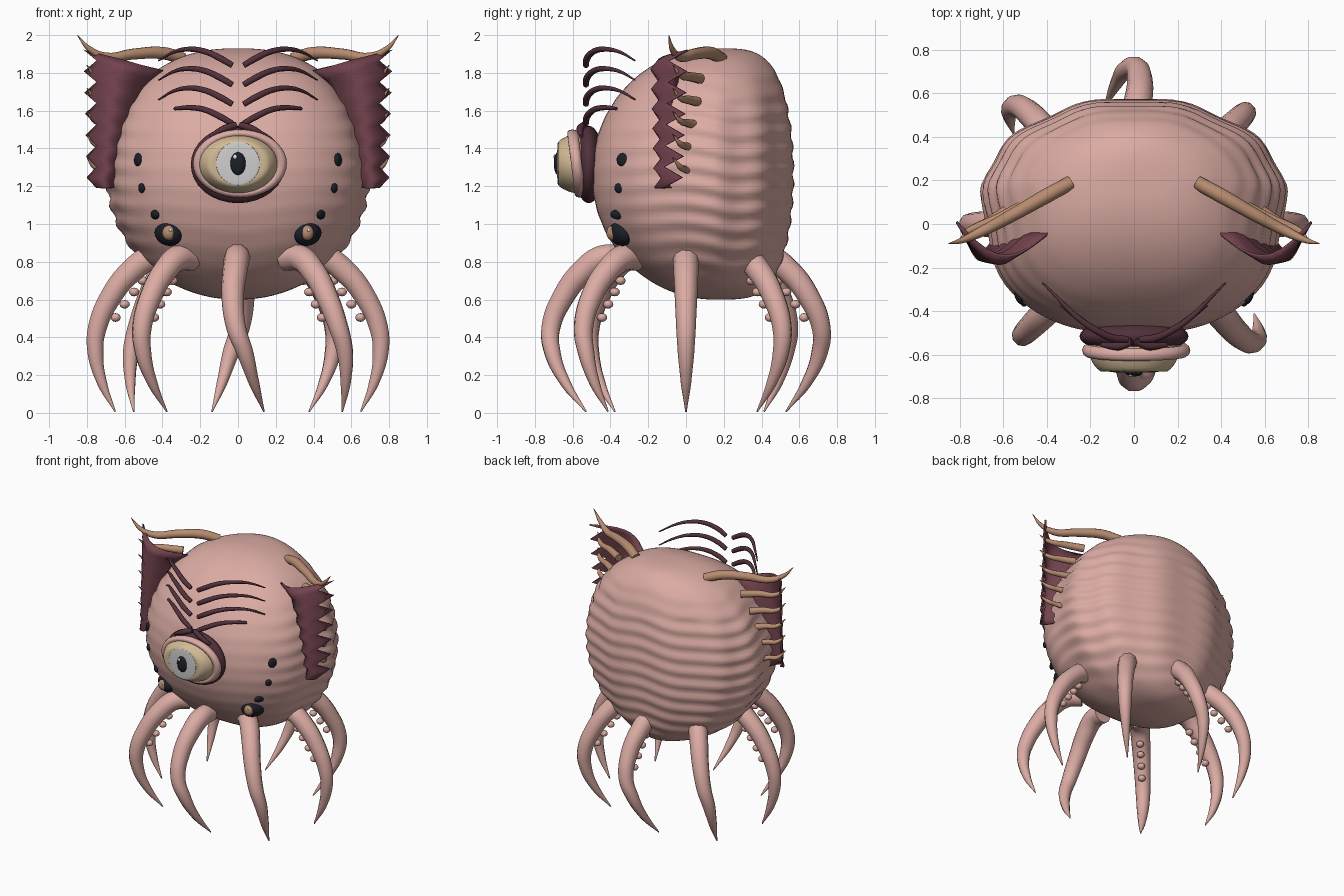
import bpy, bmesh, math
from mathutils import Vector, Matrix
from mathutils.bvhtree import BVHTree

if "Cube" in bpy.data.objects:
    bpy.data.objects.remove(bpy.data.objects["Cube"])


def material(name, rgb):
    m = bpy.data.materials.new(name)
    m.use_nodes = True
    m.diffuse_color = (*rgb, 1)
    m.node_tree.nodes["Principled BSDF"].inputs["Base Color"].default_value = (*rgb, 1)
    return m


PINK = material("pink skin", (.71, .41, .37))
FIN = material("plum fin", (.17, .055, .075))
BROW = material("dark plum", (.085, .03, .043))
TAN = material("tan horn", (.47, .26, .16))
BEIGE = material("beige eyeball", (.64, .49, .30))
GREY = material("pale iris", (.62, .62, .62))
BLACK = material("black", (.012, .014, .022))
WHITE = material("white glint", (.9, .9, .9))


def finish(name, bm, mat):
    me = bpy.data.meshes.new(name)
    bmesh.ops.recalc_face_normals(bm, faces=bm.faces[:])
    for f in bm.faces:
        f.smooth = True
    bm.to_mesh(me)
    bm.free()
    me.materials.append(mat)
    ob = bpy.data.objects.new(name, me)
    bpy.context.collection.objects.link(ob)
    return ob


def ball(name, mat, loc, scale, rot=Matrix(), seg=24):
    bm = bmesh.new()
    mtx = Matrix.Translation(loc) @ rot.to_4x4() @ Matrix.Diagonal((*scale, 1))
    bmesh.ops.create_uvsphere(bm, u_segments=seg, v_segments=seg // 2, radius=1, matrix=mtx)
    return finish(name, bm, mat)


def tube(name, mat, pts, radii):
    # tapered tube through the given points
    cu = bpy.data.curves.new(name, "CURVE")
    cu.dimensions = "3D"
    cu.bevel_depth = 1
    cu.bevel_resolution = 3
    cu.resolution_u = 6
    cu.use_fill_caps = True
    sp = cu.splines.new("BEZIER")
    sp.bezier_points.add(len(pts) - 1)
    for bp, p, r in zip(sp.bezier_points, pts, radii):
        bp.co = p
        bp.radius = r
        bp.handle_left_type = bp.handle_right_type = "AUTO"
    cu.materials.append(mat)
    ob = bpy.data.objects.new(name, cu)
    bpy.context.collection.objects.link(ob)
    bpy.ops.object.select_all(action="DESELECT")
    ob.select_set(True)
    bpy.context.view_layer.objects.active = ob
    bpy.ops.object.convert(target="MESH")
    return ob


# body: squared egg, wrinkled on the sides and back, tapering more below
bm = bmesh.new()
bmesh.ops.create_uvsphere(bm, u_segments=96, v_segments=96, radius=1)
for v in bm.verts:
    s = v.co.z
    c = math.sqrt(max(0, 1 - s * s))
    a = math.atan2(v.co.y, v.co.x)
    ca, sa = math.cos(a), math.sin(a)
    n = 2.6 if sa < 0 else 1.95
    k = (abs(ca) ** n + abs(sa) ** n) ** (-1 / n)
    fade = min(1, max(0.12, (sa + .9) * 1.2)) * min(1, 2 * c * c) * (1 if s < .6 else .5)
    wave = math.sin(62 * s * .665 + 1.2 * math.sin(3 * a) + .6 * math.sin(7 * a))
    lobe = .018 * math.cos(10 * a) * c
    w = 1 + fade * (.014 * wave + lobe)
    depth = .65 * c if sa < 0 else .425 * c ** .5
    width = .685 * c ** (.82 if s > 0 else .95)
    v.co = (width * ca * k * w, .15 + sa * k * depth * w, 1.265 + .665 * s)
tree = BVHTree.FromBMesh(bm)
finish("body", bm, PINK)


def on_front(x, z):
    hit, normal, _, _ = tree.ray_cast(Vector((x, -3, z)), Vector((0, 1, 0)))
    if normal.y > 0:
        normal = -normal
    return hit, normal


# main eye: socket and lid
EZ = 1.32
ball("eye_socket", BROW, (0, -.515, EZ - .005), (.25, .08, .205), seg=32)
bm = bmesh.new()
segs, ring = 40, 10
grid = []
for i in range(segs):
    a = 2 * math.pi * i / segs
    row = []
    for j in range(ring):
        b = 2 * math.pi * j / ring
        r = 1 + .13 * math.cos(b)
        row.append(bm.verts.new((.01 + .22 * r * math.cos(a),
                                 -.58 - .03 * math.sin(b) - .02 * math.sin(a),
                                 EZ + .16 * r * math.sin(a))))
    grid.append(row)
for i in range(segs):
    for j in range(ring):
        p, q, j2 = grid[i], grid[(i + 1) % segs], (j + 1) % ring
        bm.faces.new((p[j], q[j], q[j2], p[j2]))
finish("eyelid", bm, PINK)

# eyeball with a flattened front carrying the iris and pupil
FLAT = -.677
eyeball = ball("eyeball", BEIGE, (0, -.55, EZ), (.215, .185, .16), seg=56)
for v in eyeball.data.vertices:
    v.co.y = max(v.co.y, FLAT)
ball("iris", GREY, (0, FLAT, EZ), (.115, .006, .115), seg=40)
ball("pupil", BLACK, (0, FLAT, EZ), (.042, .023, .062))
ball("pupil_glint", WHITE, (-.016, FLAT - .019, EZ + .036), (.011, .005, .013), seg=12)

# tentacles: bend outward, then curl in; each pair has its own spread, tuck and sideways sway
PATH = [(.36, .82), (.46, .82), (.57, .745), (.67, .62), (.745, .45), (.755, .32), (.72, .16), (.65, .006)]
RAD = [.07, .07, .066, .06, .052, .044, .028, .004]
KINDS = [(1, 0, 0), (.97, .10, 0), (.965, .10, .14), (1.02, -.02, .10)]
for n in range(8):
    a = n * math.pi / 4
    out = Vector((math.cos(a), math.sin(a), 0))
    side = Vector((-out.y, out.x, 0))
    spread, tuck, sway = KINDS[n % 4]
    pts = []
    for r, z in PATH:
        t = max(0, (.5 - z) / .5)
        bend = sway * (t ** 1.3 - .2 * math.sin(math.pi * min(1, (.85 - z) / .5)))
        pts.append(out * (r * spread - tuck * t ** 1.5) + side * bend + Vector((0, 0, z)))
    tube("tentacle_%d" % n, PINK, pts, RAD)
    if n < 6:
        for r, z in ((.505, .70), (.55, .64), (.60, .575), (.648, .505)):
            ball("sucker", PINK, out * r * spread + Vector((0, 0, z)), (.027, .027, .023), seg=12)

for sx in (1, -1):
    # brow stripes
    for row in range(4):
        z = 1.84 - row * .103
        path = [(.03, -.53, 0), (.09, -.525, .035), (.18, -.485, .075), (.27, -.42, .085),
                (.34, -.35, .07), (.42, -.27, .025)]
        radii = [.016, .018, .016, .013, .009, .004]
        if row == 3:
            path[4:] = [(.335, -.37, .08)]
        tube("brow_stripe", BROW, [(sx * x, y, z + h) for x, y, h in path], radii[:len(path)])
    tube("brow_crease", BROW, [(sx * .01, -.54, 1.525), (sx * .07, -.56, 1.505), (sx * .15, -.555, 1.465)],
         [.018, .02, .01])

    # side fin, rooted in the body and pleated towards a saw-tooth rim
    bm = bmesh.new()
    rows, cols, grid = 14, 10, []
    for i in range(rows):
        t = i / (rows - 1)
        odd = i % 2
        inner = .39 + .26 * t ** .5
        outer = .745 if odd else .815 - .02 * t
        line = []
        for j in range(cols):
            u = j / (cols - 1)
            y = -.04 - .03 * t + u * .05 - (.13 - .05 * t) * math.sin(math.pi * u)
            y -= odd * .10 * u ** 1.4
            z = 1.92 - .73 * t - (1 - u) * .11 * (1 - t)
            line.append(bm.verts.new((sx * (inner + (outer - inner) * u), y, z)))
        grid.append(line)
    for i in range(rows - 1):
        for j in range(cols - 1):
            bm.faces.new((grid[i][j], grid[i][j + 1], grid[i + 1][j + 1], grid[i + 1][j]))
    mod = finish("side_fin", bm, FIN).modifiers.new("thickness", "SOLIDIFY")
    mod.thickness = .012
    mod.offset = 0

    # long upper horn and the small spines below it
    horn = [(.29, .19, 1.875), (.4, .13, 1.905), (.55, .045, 1.9), (.7, -.035, 1.885),
            (.79, -.075, 1.93), (.85, -.09, 1.998)]
    tube("upper_horn", TAN, [(sx * x, y, z) for x, y, z in horn], [.032, .034, .03, .024, .014, .002])
    for i in range(5):
        z = 1.78 - .122 * i
        x0 = .52 + .13 * math.sqrt(i / 4)
        tube("fin_spine", TAN,
             [(sx * x0, .075 - .015 * i, z - .01), (sx * (.5 * x0 + .37), .02 - .008 * i, z),
              (sx * .755, -.03, z + .01), (sx * .80, -.07, z + .06)],
             [.028 - .002 * i, .025 - .002 * i, .016, .002])

    # dark spots turned outward, and the small lower eyes
    for x, z, w, h in ((.53, 1.34, .036, .036), (.51, 1.19, .025, .026), (.44, 1.05, .042, .026)):
        p, nrm = on_front(sx * x, z)
        rot = (nrm + Vector((sx * .9, 0, 0))).to_track_quat("Z", "Y").to_matrix()
        ball("dark_spot", BLACK, p, (w, h, .016), rot, 16)
    p, nrm = on_front(sx * .37, .945)
    rot = nrm.to_track_quat("Z", "Y").to_matrix()
    ball("lower_eye_socket", BLACK, p, (.08, .066, .045), rot, 20)
    eye = p + Vector((-sx * .004, -.042, .008))
    ball("lower_eye", TAN, eye, (.035, .03, .04), seg=16)
    ball("lower_eye_glint", WHITE, eye + Vector((.008, -.028, .014)), (.008, .005, .008), seg=8)
